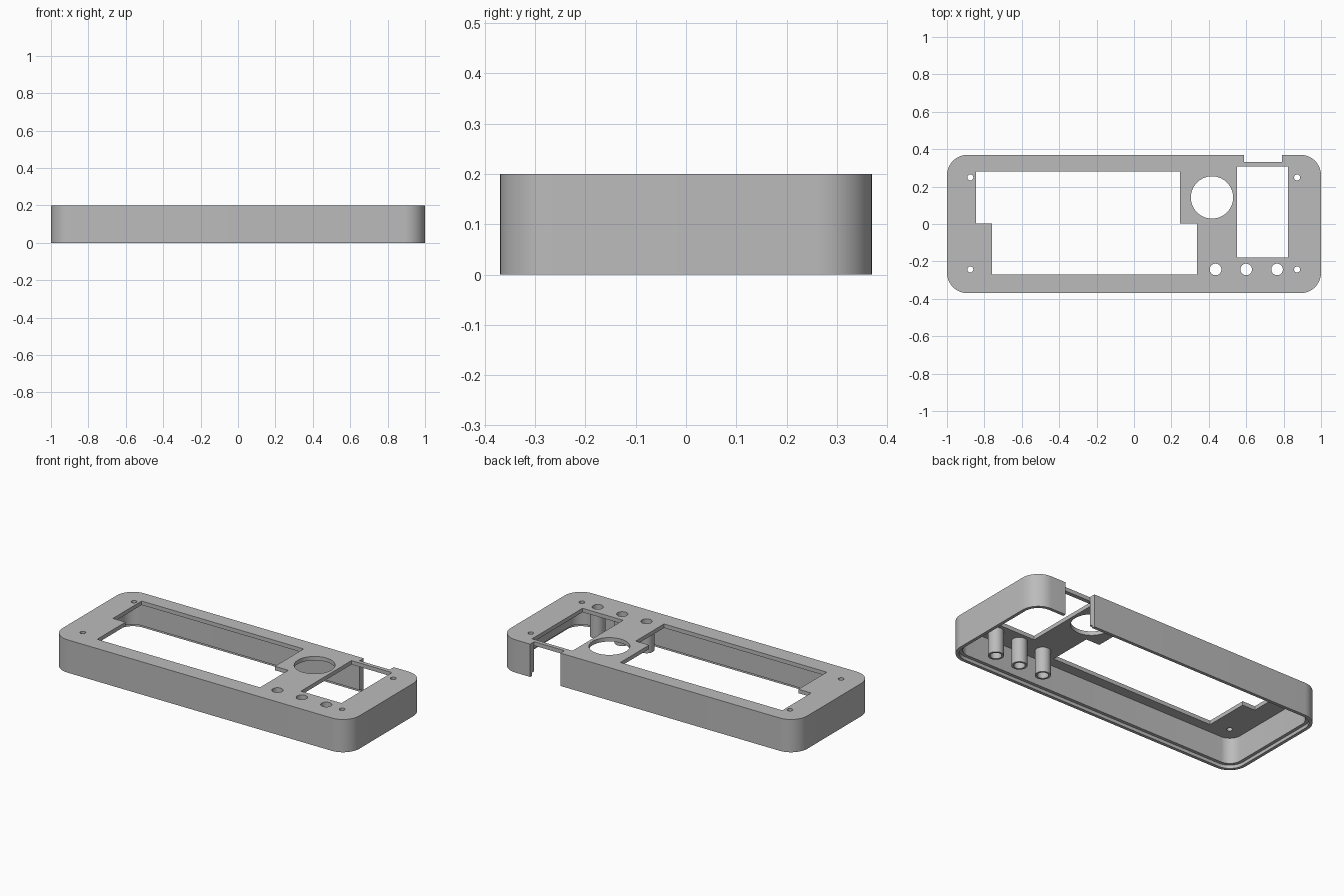
import bpy
import bmesh
from math import cos, sin, pi, radians

cube = bpy.data.objects.get("Cube")
if cube:
    bpy.data.objects.remove(cube, do_unlink=True)

grey = bpy.data.materials.new("mid grey plastic")
grey.use_nodes = True
colour = (0.5, 0.5, 0.5, 1)
grey.diffuse_color = colour
grey.node_tree.nodes["Principled BSDF"].inputs["Base Color"].default_value = colour

HALF_X, HALF_Y, HEIGHT, CORNER = 1.0, 0.37, 0.2, 0.11
WALL, PLATE, LIP = 0.038, 0.024, 0.02


def prism(name, outline, z0, z1):
    """Extrude a closed xy outline from z0 to z1."""
    bm = bmesh.new()
    face = bm.faces.new([bm.verts.new((x, y, z0)) for x, y in outline])
    new = bmesh.ops.extrude_face_region(bm, geom=[face])["geom"]
    verts = [v for v in new if isinstance(v, bmesh.types.BMVert)]
    bmesh.ops.translate(bm, verts=verts, vec=(0, 0, z1 - z0))
    bmesh.ops.recalc_face_normals(bm, faces=bm.faces)
    mesh = bpy.data.meshes.new(name)
    bm.to_mesh(mesh)
    bm.free()
    mesh.materials.append(grey)
    obj = bpy.data.objects.new(name, mesh)
    bpy.context.collection.objects.link(obj)
    return obj


def rounded(inset, segments=12):
    """Outline of the case, moved inward by inset."""
    r = CORNER - inset
    points = []
    for i, (sx, sy) in enumerate([(1, 1), (-1, 1), (-1, -1), (1, -1)]):
        for s in range(segments + 1):
            a = (i + s / segments) * pi / 2
            points.append((sx * (HALF_X - CORNER) + r * cos(a),
                           sy * (HALF_Y - CORNER) + r * sin(a)))
    return points


def circle(x, y, r, n=32):
    return [(x + r * cos(2 * pi * i / n), y + r * sin(2 * pi * i / n))
            for i in range(n)]


def rect(x0, x1, y0, y1):
    return [(x0, y0), (x1, y0), (x1, y1), (x0, y1)]


def cut(obj, cutters):
    """Subtract the cutters, then remove them."""
    for c in cutters:
        c.hide_render = True
        mod = obj.modifiers.new(c.name, "BOOLEAN")
        mod.operation = "DIFFERENCE"
        mod.solver = "EXACT"
        mod.object = c
    graph = bpy.context.evaluated_depsgraph_get()
    baked = bpy.data.meshes.new_from_object(obj.evaluated_get(graph))
    obj.modifiers.clear()
    obj.data = baked
    for c in cutters:
        bpy.data.objects.remove(c, do_unlink=True)


def smooth(obj):
    bpy.ops.object.select_all(action="DESELECT")
    obj.select_set(True)
    bpy.context.view_layer.objects.active = obj
    bpy.ops.object.shade_smooth_by_angle(angle=radians(30))


# Case: hollow from below, with a stepped inner lip around the rim
case = prism("case_shell", rounded(0), 0, HEIGHT)
cutters = [prism("cavity", rounded(WALL), -0.1, HEIGHT - PLATE),
           prism("lip_recess", rounded(WALL / 2), -0.1, LIP)]

# Display window with offset lower half, and the rectangular bay
window = [(-0.845, 0.28), (-0.845, 0.003), (-0.76, 0.003), (-0.76, -0.27),
          (0.337, -0.27), (0.337, 0.003), (0.246, 0.003), (0.246, 0.28)]
top_openings = [("display_window", window),
                ("bay_window", rect(0.55, 0.823, -0.18, 0.307)),
                ("dial_hole", circle(0.417, 0.142, 0.113, 64))]

# Button and screw holes
BUTTONS = [(x, -0.243) for x in (0.436, 0.6, 0.765)]
top_openings += [("button_hole", circle(x, y, 0.031)) for x, y in BUTTONS]
top_openings += [("screw_hole", circle(x, y, 0.016))
                 for x in (-0.875, 0.872) for y in (-0.243, 0.249)]
cutters += [prism(name, shape, 0.1, 0.3) for name, shape in top_openings]

# Full height notch through the back wall
cutters.append(prism("back_notch", rect(0.588, 0.791, 0.331, 0.5), -0.1, 0.3))
cut(case, cutters)
smooth(case)

# Button guide tubes hanging under the top plate
for i, (x, y) in enumerate(BUTTONS):
    tube = prism(f"button_tube_{i + 1}", circle(x, y, 0.043), 0.025, HEIGHT - PLATE + 0.002)
    cut(tube, [prism("bore", circle(x, y, 0.031), -0.1, 0.3)])
    smooth(tube)
